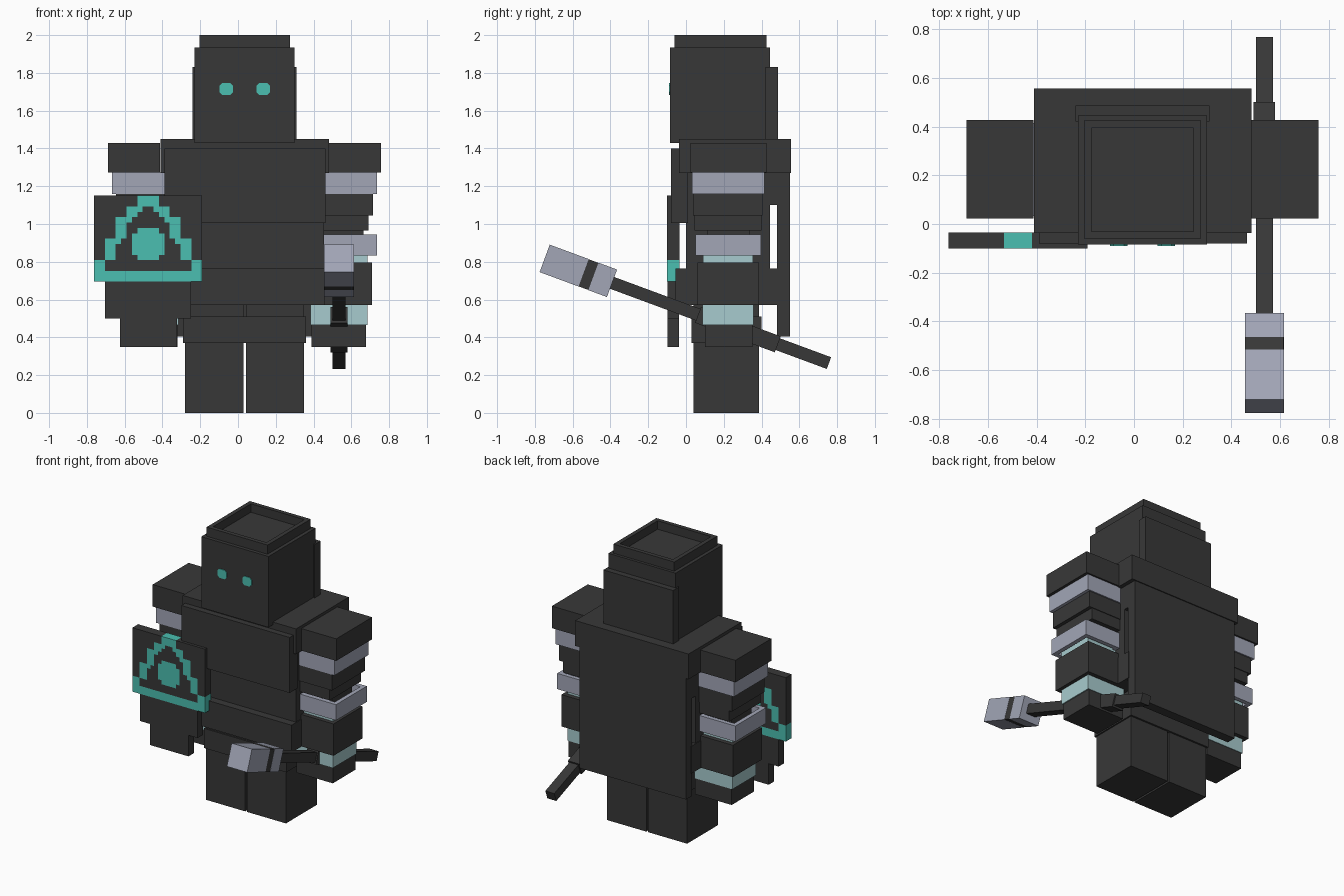
import bpy, bmesh, math
from mathutils import Vector, Matrix

if "Cube" in bpy.data.objects:
    bpy.data.objects.remove(bpy.data.objects["Cube"])


def material(name, rgb):
    m = bpy.data.materials.new(name)
    m.diffuse_color = (*rgb, 1)
    m.use_nodes = True
    m.node_tree.nodes["Principled BSDF"].inputs["Base Color"].default_value = m.diffuse_color
    return m


DARK = material("charcoal", (0.039, 0.039, 0.039))
STEEL = material("steel grey", (0.36, 0.38, 0.47))
TEAL = material("bright teal", (0.07, 0.52, 0.44))
PALE = material("pale teal", (0.39, 0.60, 0.62))
MID = 0.035  # body symmetry plane in x


def finish(name, bm, *mats):
    me = bpy.data.meshes.new(name)
    bmesh.ops.recalc_face_normals(bm, faces=bm.faces)
    bm.to_mesh(me)
    bm.free()
    ob = bpy.data.objects.new(name, me)
    for m in mats:
        me.materials.append(m)
    bpy.context.collection.objects.link(ob)
    return ob


def box_bm(x, y, z):
    bm = bmesh.new()
    bmesh.ops.create_cube(bm, size=1)
    for v in bm.verts:
        for i, (a, b) in enumerate((x, y, z)):
            v.co[i] = a if v.co[i] < 0 else b
    return bm


def box(name, x, y, z, mat=DARK):
    return finish(name, box_bm(x, y, z), mat)


def open_box(name, x, y, z, wall, mat, floor=None):
    """Square rim; with a floor height it is a tray, otherwise a sleeve."""
    bm = bmesh.new()
    def loop(inset, h):
        return [bm.verts.new((x[i] + (inset if i == 0 else -inset),
                              y[j] + (inset if j == 0 else -inset), h))
                for i, j in ((0, 0), (1, 0), (1, 1), (0, 1))]
    low = z[0] if floor is None else floor
    loops = [loop(0, z[0]), loop(0, z[1]), loop(wall, z[1]), loop(wall, low)]
    if floor is None:
        loops.append(loops[0])
    else:
        bm.faces.new(loops[0])
        bm.faces.new(loops[-1])
    for a, b in zip(loops, loops[1:]):
        for k in range(4):
            n = (k + 1) % 4
            bm.faces.new((a[k], a[n], b[n], b[k]))
    return finish(name, bm, mat)


# Head with raised hollow crown and hood plate at the back
box("head", (-0.23, 0.30), (-0.085, 0.445), (1.43, 1.935))
open_box("crown", (-0.205, 0.275), (-0.06, 0.425), (1.93, 2.0), 0.03, DARK, 1.94)
box("hood_back", (-0.24, 0.31), (0.42, 0.487), (1.44, 1.83))

# Eyes: thin plates with clipped corners
for side, cx in (("right", -0.063), ("left", 0.133)):
    bm = bmesh.new()
    w, h, c = 0.036, 0.032, 0.015
    pts = []
    for sx, sz in ((1, 1), (-1, 1), (-1, -1), (1, -1)):
        pair = [(sx * w, sz * (h - c)), (sx * (w - c), sz * h)]
        pts += pair if sx * sz > 0 else pair[::-1]
    face = bm.faces.new([bm.verts.new((cx + p, -0.085, 1.715 + q)) for p, q in pts])
    ext = bmesh.ops.extrude_face_region(bm, geom=[face])["geom"]
    bmesh.ops.translate(bm, vec=(0, -0.005, 0),
                        verts=[g for g in ext if isinstance(g, bmesh.types.BMVert)])
    finish(side + "_eye", bm, TEAL)

# Torso, armour and cape
box("shoulder_yoke", (-0.41, 0.483), (-0.037, 0.557), (1.27, 1.45))
box("upper_torso", (-0.385, 0.455), (-0.003, 0.485), (1.10, 1.28))
box("mid_torso", (-0.385, 0.455), (0.0, 0.445), (0.70, 1.11))
box("chest_plate", (-0.39, 0.463), (-0.08, 0.01), (1.005, 1.40))
box("waist_plate", (-0.39, 0.46), (-0.055, 0.493), (0.57, 0.765))
box("belt", (-0.29, 0.36), (0.03, 0.40), (0.37, 0.51))
box("cape", (-0.385, 0.455), (0.483, 0.55), (0.405, 1.28))

# Legs and stacked arms, repeated on both sides
ARM = [  # part, inner x, outer x, y range, z range, colour
    ("shoulder", 0.482, 0.758, (0.023, 0.427), (1.273, 1.43), DARK),
    ("upper_band", 0.46, 0.737, (0.032, 0.415), (1.16, 1.273), STEEL),
    ("upper_arm", 0.44, 0.715, (0.037, 0.405), (1.045, 1.16), DARK),
    ("elbow", 0.45, 0.69, (0.045, 0.40), (0.965, 1.045), DARK),
    ("forearm_core", 0.41, 0.685, (0.09, 0.355), (0.465, 0.90), PALE),
    ("elbow_core", 0.45, 0.665, (0.11, 0.335), (0.89, 0.97), DARK),
    ("forearm_plate", 0.435, 0.71, (0.06, 0.387), (0.57, 0.797), DARK),
    ("wrist", 0.385, 0.685, (0.088, 0.357), (0.465, 0.57), PALE),
    ("hand", 0.39, 0.677, (0.10, 0.353), (0.35, 0.465), DARK),
]
for side in ("left", "right"):
    def span(a, b):
        return (a, b) if side == "left" else (2 * MID - b, 2 * MID - a)
    box(side + "_leg", span(0.042, 0.35), (0.04, 0.387), (0.0, 0.58))
    for part, a, b, y, z, mat in ARM:
        box(f"{side}_{part}", span(a, b), y, z, mat)
    open_box(side + "_lower_band", span(0.45, 0.737), (0.05, 0.397),
             (0.833, 0.945), 0.03, STEEL)

# Shield: square tile grid, emblem runs through to the back
X0, X1, Z0, Z1 = -0.762, -0.19, 0.695, 1.15
CW, CH = (X1 - X0) / 10, (Z1 - Z0) / 8
RING = {0: 4, 1: 3, 2: 2, 3: 2, 4: 1, 5: 1, 6: 0}  # row -> emblem column


def in_emblem(x, z):
    u, row = abs((x - X0) / CW - 5), (Z1 - z) / CH
    r = min(7, max(0, int(row)))
    if r == 7 or (r == 0 and u < 1):
        return True
    col = 5 - RING[r]
    if r > 0 and col - 1 < u < col:
        return True
    # small links where diagonal tiles meet
    if r in (1, 2, 4) and col - 1.5 < u < col - 1 and row - r < 0.5:
        return True
    # central boss
    return (3 <= row < 6 and u < 1) or (3.5 <= row < 5.5 and u < 1.5)


bm = box_bm((X0, X1), (-0.10, -0.035), (Z0, Z1))
cuts = [((X0 + i * CW / 2, 0, 0), (1, 0, 0)) for i in range(1, 20)]
cuts += [((0, 0, Z0 + i * CH / 2), (0, 0, 1)) for i in range(1, 16)]
for co, no in cuts:
    bmesh.ops.bisect_plane(bm, geom=bm.verts[:] + bm.edges[:] + bm.faces[:],
                           plane_co=co, plane_no=no)
for f in bm.faces:
    c = f.calc_center_median()
    x = min(max(c.x, X0 + 0.01), X1 - 0.01)
    z = min(max(c.z, Z0 + 0.01), Z1 - 0.01)
    f.material_index = int(in_emblem(x, z))
finish("shield", bm, DARK, TEAL)
box("shield_lower", (-0.703, -0.25), (-0.097, -0.038), (0.50, 0.695))
box("shield_tip", (-0.625, -0.322), (-0.097, -0.038), (0.35, 0.50))

# Hammer: built along y, then tilted down toward the back
TILT = math.radians(-20.3)


def hammer_part(name, y, z, length, wide, tall, mat):
    ob = box(name, (-wide / 2, wide / 2), (-length / 2, length / 2),
             (-tall / 2, tall / 2), mat)
    ob.data.transform(Matrix.Translation(Vector((0.535, y, z)))
                      @ Matrix.Rotation(TILT, 4, 'X'))


def along(y, z, d):
    return y + d * math.cos(TILT), z + d * math.sin(TILT)


hammer_part("hammer_handle", 0.18, 0.477, 1.23, 0.07, 0.066, DARK)
hammer_part("hammer_grip", 0.275, 0.441, 0.45, 0.088, 0.09, DARK)
HEAD = (-0.57, 0.752)
hammer_part("hammer_front_block", *along(*HEAD, -0.08), 0.22, 0.16, 0.155, STEEL)
hammer_part("hammer_band", *along(*HEAD, 0.057), 0.056, 0.158, 0.153, DARK)
hammer_part("hammer_back_block", *along(*HEAD, 0.1375), 0.105, 0.16, 0.155, STEEL)
